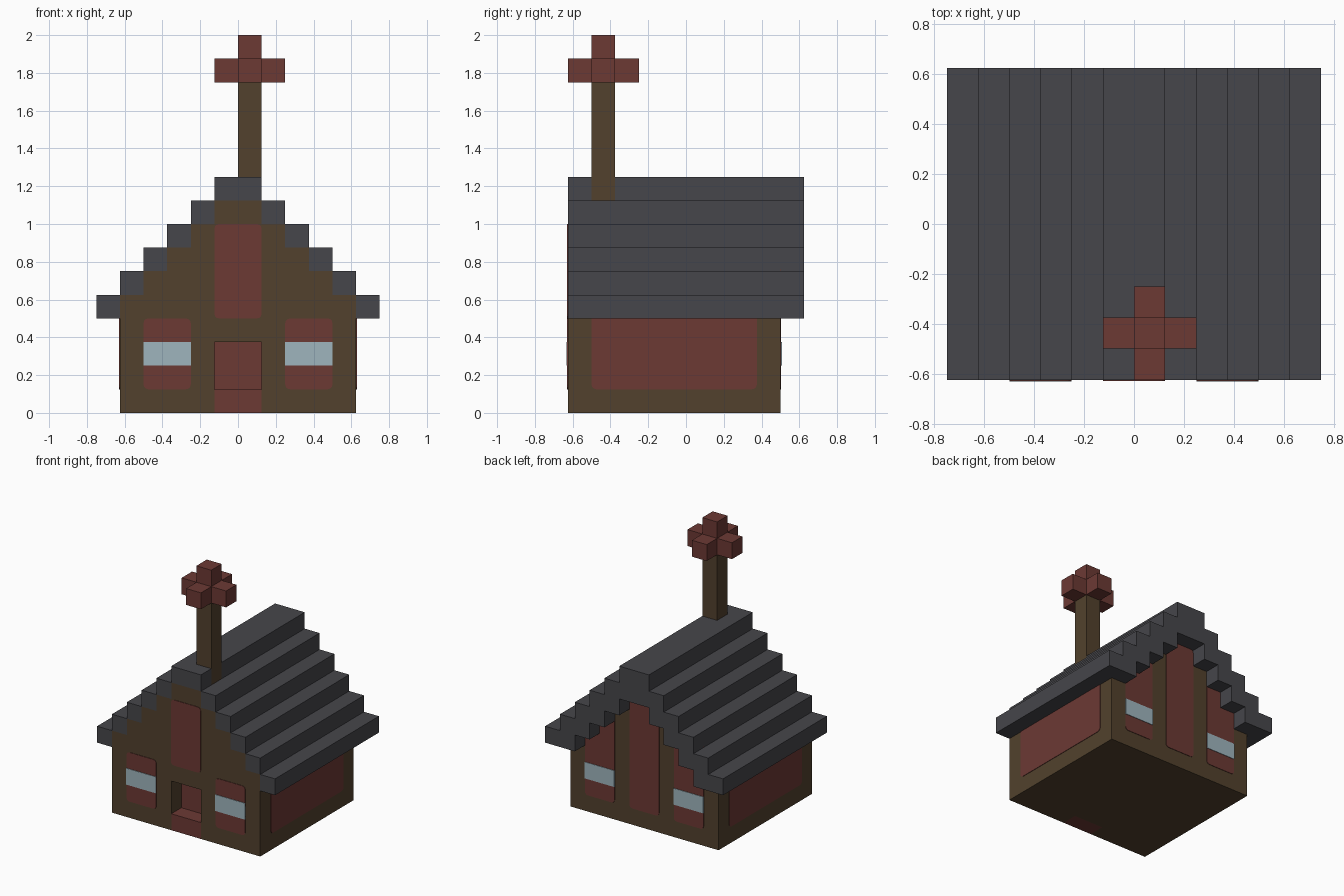
import bpy
import bmesh

U = 0.125        # one block; all part sizes below are in blocks
SKIN = 0.03      # thickness of painted panels, in blocks

cube = bpy.data.objects.get("Cube")
if cube:
    bpy.data.objects.remove(cube, do_unlink=True)


def material(name, rgb):
    mat = bpy.data.materials.new(name)
    mat.use_nodes = True
    mat.diffuse_color = (*rgb, 1)
    mat.node_tree.nodes["Principled BSDF"].inputs["Base Color"].default_value = (*rgb, 1)
    return mat


BROWN = material("timber brown", (0.084, 0.053, 0.026))
RED = material("brick red", (0.150, 0.041, 0.034))
GREY = material("slate grey", (0.061, 0.061, 0.069))
GLASS = material("pale glass", (0.345, 0.462, 0.510))


def finish(name, bm, mat):
    bmesh.ops.recalc_face_normals(bm, faces=bm.faces)
    bmesh.ops.scale(bm, vec=(U, U, U), verts=bm.verts)
    mesh = bpy.data.meshes.new(name)
    bm.to_mesh(mesh)
    bm.free()
    mesh.materials.append(mat)
    obj = bpy.data.objects.new(name, mesh)
    bpy.context.collection.objects.link(obj)
    return obj


def box(name, xs, ys, zs, mat, round_axis=None):
    """Box between the given limits; edges along round_axis are rounded."""
    bm = bmesh.new()
    bmesh.ops.create_cube(bm, size=1)
    for v in bm.verts:
        for i, (lo, hi) in enumerate((xs, ys, zs)):
            v.co[i] = max(lo, hi) if v.co[i] > 0 else min(lo, hi)
    if round_axis is not None:
        edges = [e for e in bm.edges
                 if e.verts[0].co[round_axis] != e.verts[1].co[round_axis]]
        bmesh.ops.bevel(bm, geom=edges, offset=0.2, segments=3,
                        profile=0.5, affect='EDGES')
    return finish(name, bm, mat)


def prism(name, outline, y0, y1, mat):
    """Extrude an x/z outline from y0 to y1."""
    bm = bmesh.new()
    face = bm.faces.new([bm.verts.new((x, y0, z)) for x, z in outline])
    new = bmesh.ops.extrude_face_region(bm, geom=[face])["geom"]
    moved = [g for g in new if isinstance(g, bmesh.types.BMVert)]
    bmesh.ops.translate(bm, verts=moved, vec=(0, y1 - y0, 0))
    return finish(name, bm, mat)


# Stepped gable outline, with a doorway cut from the front wall
right = [(5, 0)]
for k in range(5):
    if k:
        right.append((5 - k, 4 + k))
    right.append((5 - k, 5 + k))
gable = right + [(-x, z) for x, z in reversed(right)]
prism("house_body", gable, -4, 4, BROWN)
prism("front_wall", gable + [(-1, 0), (-1, 3), (1, 3), (1, 0)], -5, -4, BROWN)

# Doorway
box("door_step", (-1, 1), (-5, -4), (0, 1), RED)
box("door", (-1, 1), (-4 - SKIN, -4), (1, 3), RED)

# Painted wall panels and windows
box("front_upper_panel", (-1, 1), (-5 - SKIN, -5), (4, 8), RED, 1)
box("back_middle_panel", (-1, 1), (4, 4 + SKIN), (1, 8), RED, 1)
for side, s in (("left", 1), ("right", -1)):
    span = (2 * s, 4 * s)
    box(f"front_{side}_panel", span, (-5 - SKIN, -5), (1, 4), RED, 1)
    box(f"front_{side}_window", span, (-5 - 2 * SKIN, -5), (2, 3), GLASS)
    box(f"back_{side}_panel", span, (4, 4 + SKIN), (1, 6.3), RED, 1)
    box(f"back_{side}_window", span, (4, 4 + 2 * SKIN), (2, 3), GLASS)
    box(f"{side}_side_panel", (5 * s, (5 + SKIN) * s), (-4, 3), (1, 4.5), RED, 0)

    # Roof steps, doubled in width on the back overhang
    for k in range(5):
        box(f"{side}_roof_step_{k + 1}", ((5 - k) * s, (6 - k) * s),
            (-5, 5), (4 + k, 5 + k), GREY)
        box(f"{side}_back_verge_{k + 1}", ((4 - k) * s, (5 - k) * s),
            (4, 5), (4 + k, 5 + k), GREY)

# Ridge, leaving a pocket for the post
box("ridge_right", (-1, 0), (-5, 5), (9, 10), GREY)
box("ridge_left_front", (0, 1), (-5, -4), (9, 10), GREY)
box("ridge_left_back", (0, 1), (-3, 5), (9, 10), GREY)

# Post and its cross-shaped finial
box("post", (0, 1), (-4, -3), (9, 14), BROWN)
box("finial_upright", (0, 1), (-4, -3), (14, 16), RED)
for name, dx, dy in (("left", 1, 0), ("right", -1, 0), ("front", 0, -1), ("back", 0, 1)):
    box(f"finial_{name}_arm", (dx, dx + 1), (dy - 4, dy - 3), (14, 15), RED)
